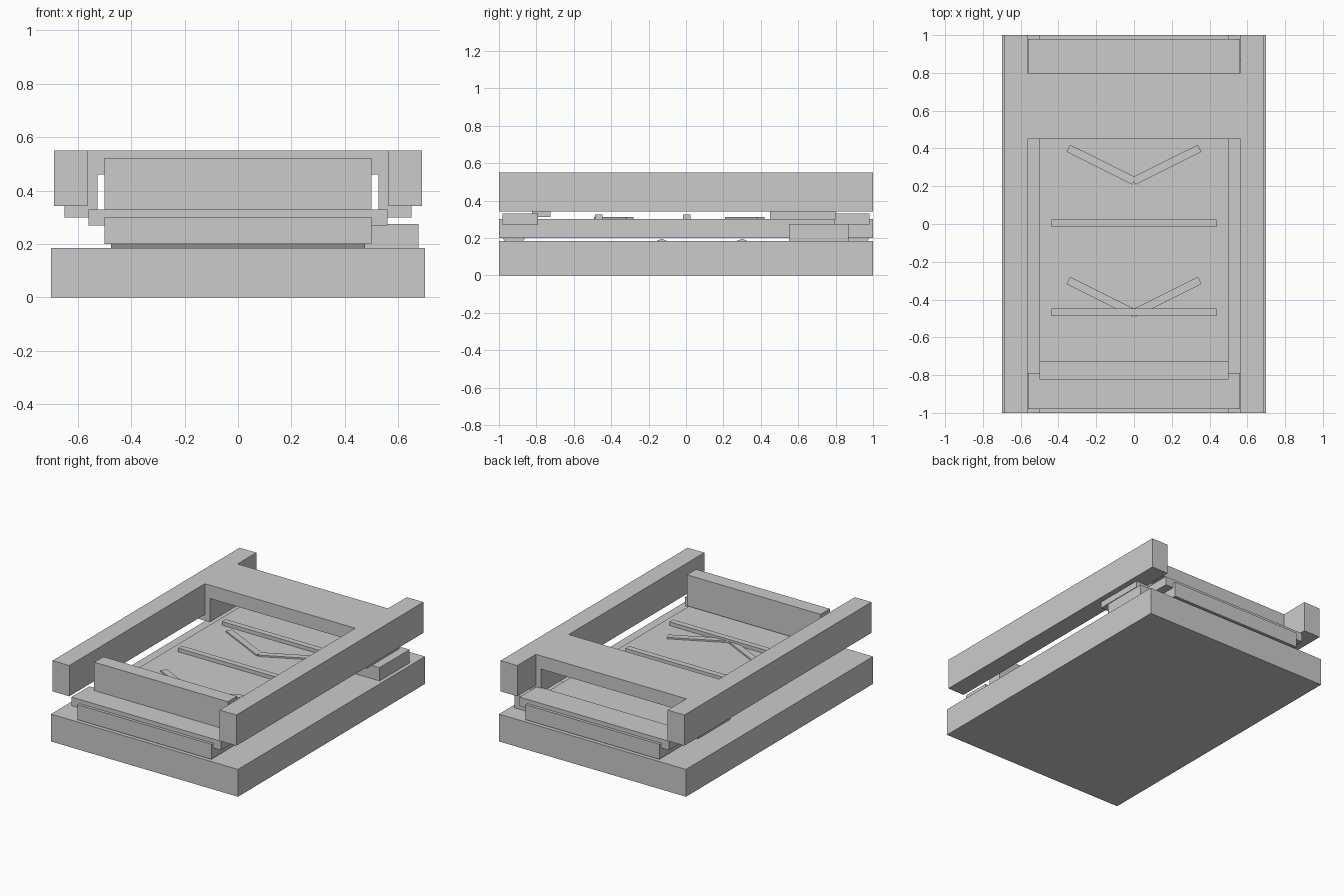
import bpy, bmesh, math

if "Cube" in bpy.data.objects:
    bpy.data.objects.remove(bpy.data.objects["Cube"])


def box(name, x, y, z, angle=0.0):
    """Box from (min, max) ranges, optionally turned about z through its centre."""
    bpy.ops.mesh.primitive_cube_add(size=1)
    ob = bpy.context.object
    ob.name = name
    ob.location = [(a + b) / 2 for a, b in (x, y, z)]
    ob.scale = [b - a for a, b in (x, y, z)]
    ob.rotation_euler.z = angle
    return ob


def prism(name, profile, half_width):
    """Extrude a (y, z) profile along x."""
    bm = bmesh.new()
    face = bm.faces.new([bm.verts.new((-half_width, y, z)) for y, z in profile])
    ext = bmesh.ops.extrude_face_region(bm, geom=[face])
    verts = [v for v in ext["geom"] if isinstance(v, bmesh.types.BMVert)]
    bmesh.ops.translate(bm, vec=(2 * half_width, 0, 0), verts=verts)
    bmesh.ops.recalc_face_normals(bm, faces=bm.faces)
    mesh = bpy.data.meshes.new(name)
    bm.to_mesh(mesh)
    bm.free()
    ob = bpy.data.objects.new(name, mesh)
    bpy.context.collection.objects.link(ob)
    return ob


# Base and inner slab
box("base_slab", (-0.70, 0.70), (-1, 1), (0, 0.185))
box("inner_slab", (-0.50, 0.50), (-1, 1), (0.20, 0.302))

# Low ridges on the base
for i, y in enumerate((-0.13, 0.30)):
    prism(f"base_ridge_{i}", [(y - 0.03, 0.184), (y + 0.03, 0.184), (y, 0.195)], 0.475)

# End plates and the tapered spacers under the slab
for end, s in (("front", -1), ("back", 1)):
    box(f"{end}_plate", (-0.56, 0.56), sorted((s * 0.98, s * 0.79)), (0.27, 0.33))
    prism(f"{end}_spacer", [(s * 0.98, 0.201), (s * 0.86, 0.201),
                            (s * 0.87, 0.184), (s * 0.97, 0.184)], 0.475)

# Side rails and the brackets carrying the top panel
for side, s in (("left", -1), ("right", 1)):
    box(f"{side}_rail", sorted((s * 0.563, s * 0.688)), (-1, 1), (0.342, 0.55))
    box(f"{side}_bracket", sorted((s * 0.525, s * 0.65)), (0.45, 0.80), (0.30, 0.47))
box("top_panel", (-0.565, 0.565), (0.45, 0.80), (0.46, 0.55))

# Upright bar at the front and block at the right
box("front_bar", (-0.50, 0.50), (-0.823, -0.725), (0.312, 0.522))
box("side_block", (0.475, 0.675), (0.55, 0.87), (0.184, 0.275))

# Cross strips on the slab
for i, y in enumerate((-0.467, 0.003, 0.473)):
    box(f"cross_strip_{i}", (-0.438, 0.438), (y - 0.02, y + 0.02), (0.301, 0.327))

# Chevrons on the slab, two slanted bars each
for i, y in enumerate((-0.386, 0.314)):
    for s in (-1, 1):
        box(f"chevron_{i}_{'left' if s < 0 else 'right'}",
            (s * 0.173 - 0.195, s * 0.173 + 0.195), (y - 0.021, y + 0.021),
            (0.301, 0.312), s * math.radians(26.5))
